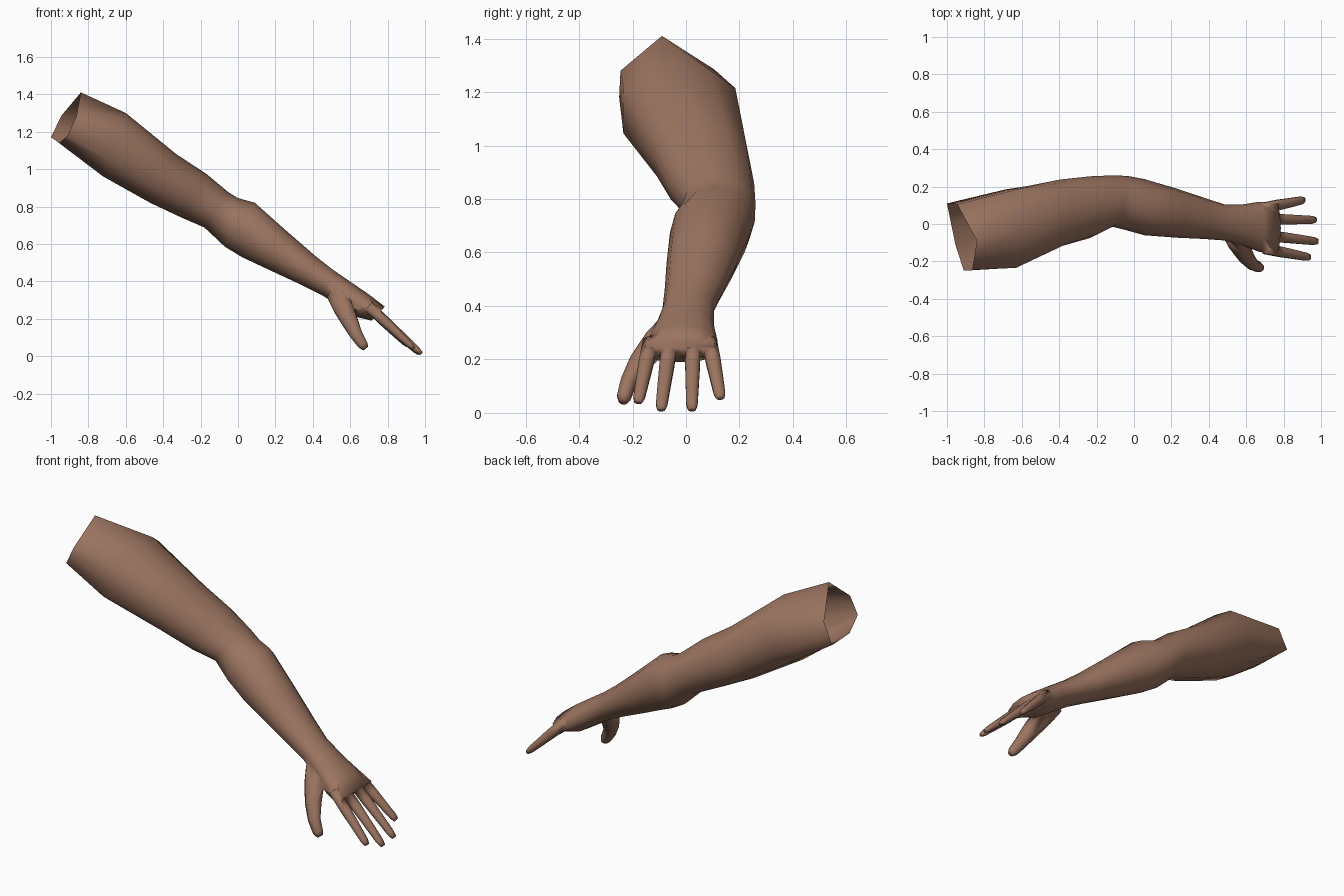
import bpy, bmesh, math
from mathutils import Vector

if "Cube" in bpy.data.objects:
    bpy.data.objects.remove(bpy.data.objects["Cube"])

skin = bpy.data.materials.new("brown_skin")
skin.diffuse_color = (0.33, 0.175, 0.117, 1)
skin.use_nodes = True
skin.node_tree.nodes["Principled BSDF"].inputs["Base Color"].default_value = skin.diffuse_color


def loft(name, rings):
    """Closed skin through a list of equal-sized vertex rings."""
    bm = bmesh.new()
    vs = [[bm.verts.new(p) for p in r] for r in rings]
    n = len(vs[0])
    for a, b in zip(vs, vs[1:]):
        for i in range(n):
            j = (i + 1) % n
            bm.faces.new((a[i], a[j], b[j], b[i]))
    bm.faces.new(vs[0])
    bm.faces.new(vs[-1])
    bmesh.ops.recalc_face_normals(bm, faces=bm.faces)
    me = bpy.data.meshes.new(name)
    bm.to_mesh(me)
    bm.free()
    me.materials.append(skin)
    ob = bpy.data.objects.new(name, me)
    bpy.context.collection.objects.link(ob)
    return ob


def section(top, bot, y0, y1, full=1.0):
    """Tilted oval from its top and bottom (x, z) and its y range."""
    t, b = Vector((top[0], 0, top[1])), Vector((bot[0], 0, bot[1]))
    c, u = (t + b) / 2, (t - b) / 2
    c.y = (y0 + y1) / 2
    ring = []
    for i in range(12):
        a = math.tau * i / 12
        s = max(-1, min(1, math.sin(a) * full))
        ring.append(c + u * math.cos(a) + Vector((0, s * (y1 - y0) / 2, 0)))
    return ring


def digit(name, path, sides=8):
    """Tapered tube; path holds (x, y, z, width radius, thickness radius)."""
    pts = [Vector(p[:3]) for p in path]
    rings = []
    for k, p in enumerate(path):
        d = (pts[min(k + 1, len(pts) - 1)] - pts[max(k - 1, 0)]).normalized()
        up = d.cross(Vector((0, 1, 0))).normalized()
        side = up.cross(d).normalized()
        rings.append([pts[k] + side * p[3] * math.cos(math.tau * (i + .5) / sides)
                      + up * p[4] * math.sin(math.tau * (i + .5) / sides)
                      for i in range(sides)])
    return loft(name, rings)


# Six-sided open shoulder end, with edge midpoints
hexagon = [Vector(p) for p in ((-.84, -.09, 1.41), (-.945, .105, 1.285), (-1, .11, 1.17),
                               (-.955, -.11, 1.14), (-.91, -.25, 1.18), (-.865, -.245, 1.28))]
shoulder = []
for i, p in enumerate(hexagon):
    shoulder += [p, (p + hexagon[(i + 1) % 6]) / 2]

# Upper arm, elbow, forearm, wrist and palm
arm = loft("arm", [shoulder] + [section(*s) for s in (
    ((-.60, 1.30), (-.72, .96), -.235, .185, 1.15),
    ((-.33, 1.08), (-.47, .82), -.122, .237, 1.07),
    ((-.17, .975), (-.30, .74), -.075, .255, 1.03),
    ((-.05, .875), (-.18, .688), -.015, .26),
    ((.00, .845), (-.07, .585), -.035, .257),
    ((.09, .82), (.02, .53), -.06, .24),
    ((.27, .66), (.18, .455), -.073, .19),
    ((.42, .53), (.33, .385), -.08, .14),
    ((.51, .46), (.455, .322), -.088, .105),
    ((.62, .385), (.545, .265), -.115, .105),
    ((.70, .33), (.63, .21), -.148, .118),
    ((.785, .265), (.715, .19), -.16, .115, 1.1))])

# Fingers: base y, tip (x, y, z)
parts = []
for name, y, tip in (("index_finger", -.133, (.935, -.178, .045)),
                     ("middle_finger", -.06, (.975, -.093, .018)),
                     ("ring_finger", .026, (.965, .022, .018)),
                     ("little_finger", .088, (.905, .128, .06))):
    a, b = Vector((.70, y, .265)), Vector(tip)
    path = [(*a.lerp(b, t), w, h) for t, w, h in
            ((0, .03, .03), (.35, .03, .029), (.7, .026, .023), (.94, .023, .018))]
    parts.append(digit(name, path + [(*b.lerp(a, -.02), .016, .011)]))

# Thumb
parts.append(digit("thumb", [
    (.525, -.05, .33, .05, .055), (.56, -.11, .265, .052, .058),
    (.598, -.175, .185, .042, .047), (.632, -.215, .115, .032, .036),
    (.668, -.232, .06, .028, .029), (.683, -.234, .042, .018, .018)]))

# Fuse the digits into the hand
for p in parts:
    m = arm.modifiers.new("join_" + p.name, 'BOOLEAN')
    m.operation, m.solver, m.object = 'UNION', 'EXACT', p
dg = bpy.context.evaluated_depsgraph_get()
fused = bpy.data.meshes.new_from_object(arm.evaluated_get(dg))
arm.modifiers.clear()
arm.data = fused
for p in parts:
    bpy.data.objects.remove(p)

# Open the shoulder end and shade smoothly
bm = bmesh.new()
bm.from_mesh(fused)
cap = [f for f in bm.faces if f.calc_center_median().x < -.85 and f.normal.x < -.5
       and len(f.verts) > 4]
bmesh.ops.delete(bm, geom=cap, context='FACES_ONLY')
for f in bm.faces:
    f.smooth = True
    f.material_index = 0
bm.to_mesh(fused)
bm.free()
